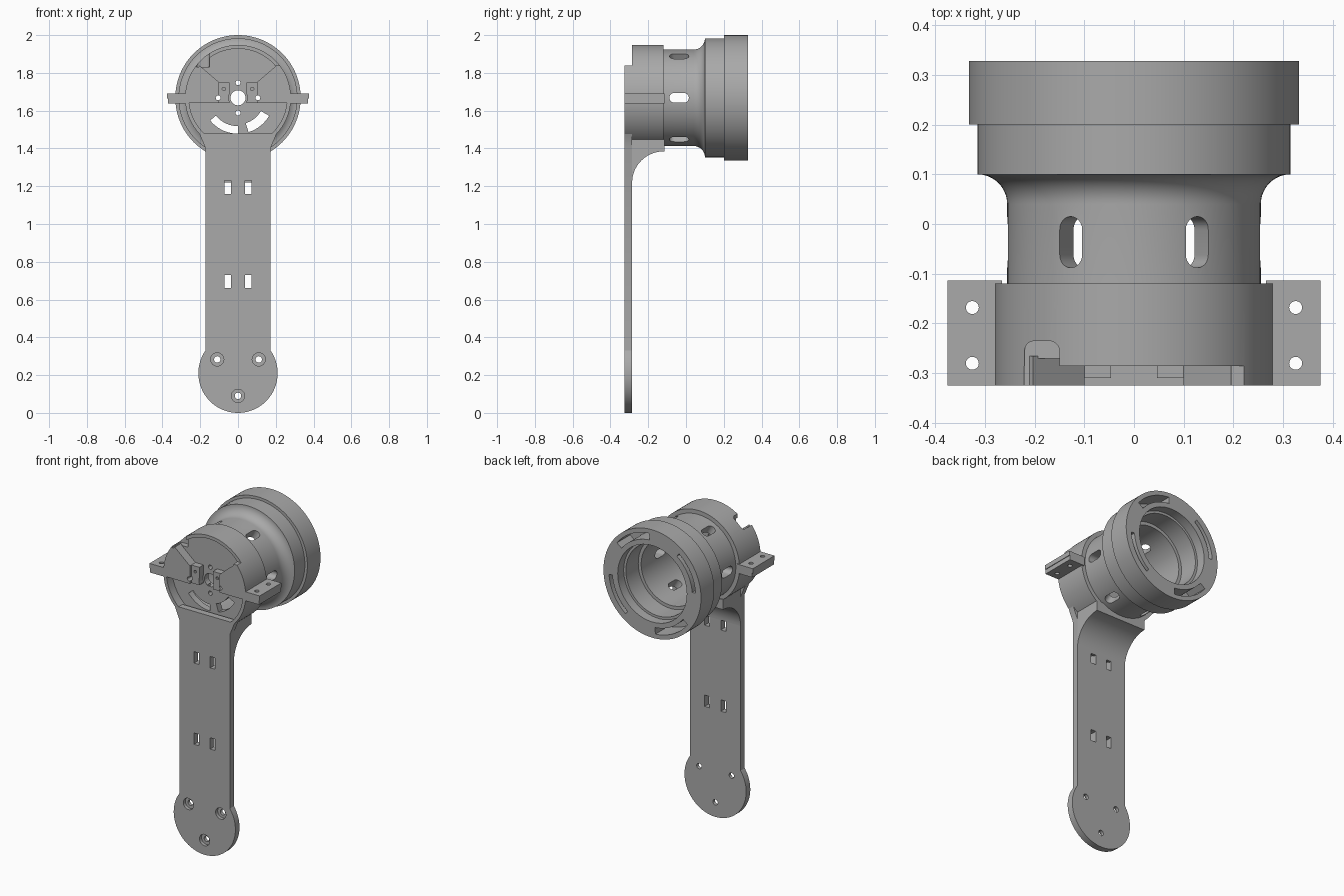
import bpy, bmesh
from math import sin, cos, pi, radians
from mathutils import Matrix, Vector

if "Cube" in bpy.data.objects:
    bpy.data.objects.remove(bpy.data.objects["Cube"], do_unlink=True)

grey = bpy.data.materials.new("plain grey")
grey.use_nodes = True
grey.diffuse_color = (0.4, 0.4, 0.4, 1)
grey.node_tree.nodes["Principled BSDF"].inputs["Base Color"].default_value = (0.4, 0.4, 0.4, 1)

HUB = 1.668              # height of the barrel axis
FRONT, BACK = -0.325, -0.285   # faces of the arm plate


def finish(name, bm):
    bmesh.ops.recalc_face_normals(bm, faces=bm.faces)
    mesh = bpy.data.meshes.new(name)
    bm.to_mesh(mesh)
    bm.free()
    mesh.materials.append(grey)
    obj = bpy.data.objects.new(name, mesh)
    bpy.context.collection.objects.link(obj)
    return obj


def arc(r, start, end, n=24, cx=0, cy=0, ry=None):
    ry = r if ry is None else ry
    angles = [radians(start + (end - start) * i / n) for i in range(n + 1)]
    return [(cx + r * cos(a), cy + ry * sin(a)) for a in angles]


def prism(name, points, axis, lo, hi):
    """Extrude a flat outline along one axis."""
    place = {"x": lambda u, v, d: (d, u, v),
             "y": lambda u, v, d: (u, d, v),
             "z": lambda u, v, d: (u, v, d)}[axis]
    bm = bmesh.new()
    face = bm.faces.new([bm.verts.new(place(u, v, lo)) for u, v in points])
    new = bmesh.ops.extrude_face_region(bm, geom=[face])["geom"]
    shift = Vector(place(0, 0, hi - lo))
    bmesh.ops.translate(bm, vec=shift, verts=[g for g in new if isinstance(g, bmesh.types.BMVert)])
    return finish(name, bm)


def box(name, x0, x1, y0, y1, z0, z1):
    return prism(name, [(x0, z0), (x1, z0), (x1, z1), (x0, z1)], "y", y0, y1)


def rod(name, x, z, r, y0, y1, n=24):
    return prism(name, arc(r, 0, 360 - 360 / n, n - 1, x, z), "y", y0, y1)


def band(name, r0, r1, a0, a1, y0, y1):
    """Arc-shaped bar around the barrel axis."""
    pts = arc(r1, a0, a1, cy=HUB) + arc(r0, a1, a0, cy=HUB)
    return prism(name, pts, "y", y0, y1)


def cut(obj, *cutters):
    for c in cutters:
        c.hide_render = True
        mod = obj.modifiers.new("cut", "BOOLEAN")
        mod.operation, mod.solver, mod.object = "DIFFERENCE", "EXACT", c
        bpy.context.view_layer.objects.active = obj
        bpy.ops.object.modifier_apply(modifier=mod.name)
        bpy.data.objects.remove(c, do_unlink=True)


# Turned barrel: front housing, neck, flared flange and stepped bore
profile = [(0, -0.27), (0.26, -0.27), (0.26, FRONT), (0.28, FRONT), (0.28, -0.12), (0.255, -0.12)]
profile += arc(0.06, 180, 90, 10, 0.315, 0.04)
profile += [(0.315, 0.2), (0.332, 0.2), (0.332, 0.328), (0.235, 0.328), (0.235, 0.27),
            (0.22, 0.27), (0.22, 0.15), (0.2, 0.15), (0.2, -0.23), (0, -0.23)]
bm = bmesh.new()
verts = [bm.verts.new((r, y, HUB)) for r, y in profile]
edges = [bm.edges.new(pair) for pair in zip(verts, verts[1:])]
bmesh.ops.spin(bm, geom=verts + edges, cent=(0, 0, HUB), axis=(0, 1, 0), angle=2 * pi, steps=96)
bmesh.ops.remove_doubles(bm, verts=bm.verts, dist=1e-5)
barrel = finish("barrel", bm)

# Trim the top of the front lip and open the cable notch
notch = [(-0.22, -0.4), (-0.15, -0.4)] + arc(0.02, 0, 90, 5, -0.17, -0.255) + arc(0.02, 90, 180, 5, -0.2, -0.255)
cut(barrel, box("lip_trim", -0.4, 0.4, -0.4, BACK, 1.84, 2.1),
    prism("cable_notch", notch, "z", 1.83, 2.1))

# Six oval vents around the neck
for k in range(6):
    oval = arc(0.026, 0, 180, 12, 0, -0.011) + arc(0.026, 180, 360, 12, 0, -0.062)
    vent = prism("vent", oval, "z", 0.15, 0.32)
    vent.data.transform(Matrix.Translation((0, 0, HUB)) @ Matrix.Rotation(radians(30 + 60 * k), 4, "Y"))
    cut(barrel, vent)

# Arc slots in the rear flange, alternately wide and narrow
for k in range(4):
    r0, r1 = (0.265, 0.305) if k % 2 == 0 else (0.272, 0.295)
    cut(barrel, band("flange_slot", r0, r1, 38 + 90 * k, 86 + 90 * k, 0.2, 0.4))

# Motor mounting holes and curved slots in the front wall
cut(barrel, rod("shaft_hole", 0, HUB, 0.04, -0.4, -0.1),
    band("curved_slot", 0.15, 0.19, 219, 270, -0.4, -0.1),
    band("curved_slot", 0.14, 0.19, 287, 330, -0.4, -0.1))
mount_holes = [(0, 0.08), (0, -0.08), (0.105, 0), (-0.105, 0)]
for x, z in mount_holes:
    cut(barrel, rod("mount_hole", x, HUB + z, 0.013, -0.4, -0.1))

parts = [barrel]
for side, s in (("left", 1), ("right", -1)):
    # Raised wedge inside the front recess
    outline = arc(0.265, -6, 40, 16, 0, HUB) + [(0.1, 1.75), (0.1, 1.64)]
    wedge = prism(side + "_wedge", [(s * x, z) for x, z in outline], "y", FRONT, -0.265)
    cut(wedge, rod("hole", s * 0.105, HUB, 0.013, -0.4, -0.2))
    # Small bracket beside the shaft hole
    lo, hi = sorted((s * 0.046, s * 0.102))
    bracket = box(side + "_bracket", lo, hi, -0.31, -0.265, 1.64, 1.75)
    cut(bracket, rod("hole", s * 0.075, 1.715, 0.009, -0.4, -0.28, 12),
        rod("hole", s * 0.105, HUB, 0.013, -0.4, -0.2),
        rod("hole", 0, HUB, 0.05, -0.4, -0.2))
    # Clamp ear made of two stacked tabs
    for level, z0, z1, reach in (("lower", 1.637, 1.664, 0.371), ("upper", 1.664, 1.692, 0.375)):
        lo, hi = sorted((s * 0.265, s * reach))
        ear = box(f"{side}_{level}_ear", lo, hi, FRONT, -0.114, z0, z1)
        for y in (-0.168, -0.28):
            cut(ear, prism("hole", arc(0.013, 0, 345, 23, s * 0.325, y), "z", 1.5, 1.8))
        parts.append(ear)
    parts += [wedge, bracket]

# Flat arm with round foot, flaring into the housing
outline = arc(0.21, 145, 395, 48, 0, 0.21)
outline += [(0.172, 0.345), (0.172, 1.4), (0.204, 1.478), (-0.204, 1.478), (-0.172, 1.4), (-0.172, 0.345)]
arm = prism("arm", outline, "y", FRONT, BACK)
for s in (1, -1):
    for z in (0.66, 1.16):
        cut(arm, box("tie_slot", s * 0.055 - 0.017, s * 0.055 + 0.017, -0.4, -0.2, z, z + 0.07))
for x, z in ((0.11, 0.283), (-0.11, 0.283), (0, 0.09)):
    cut(arm, rod("screw_hole", x, z, 0.017, -0.4, -0.2), rod("counterbore", x, z, 0.035, -0.4, -0.305))

# Curved gusset behind the arm, under the housing
sweep = arc(0.17, 180, 90, 20, -0.115, 1.22, 0.165)
gusset = prism("gusset", [(-0.3, 1.22)] + sweep + [(-0.115, 1.447), (-0.3, 1.447)], "x", -0.172, 0.172)
parts += [arm, gusset]

# Smooth curved walls, keep edges sharp
bpy.ops.object.select_all(action="DESELECT")
for obj in parts:
    obj.select_set(True)
bpy.context.view_layer.objects.active = barrel
bpy.ops.object.shade_smooth_by_angle(angle=radians(30))
